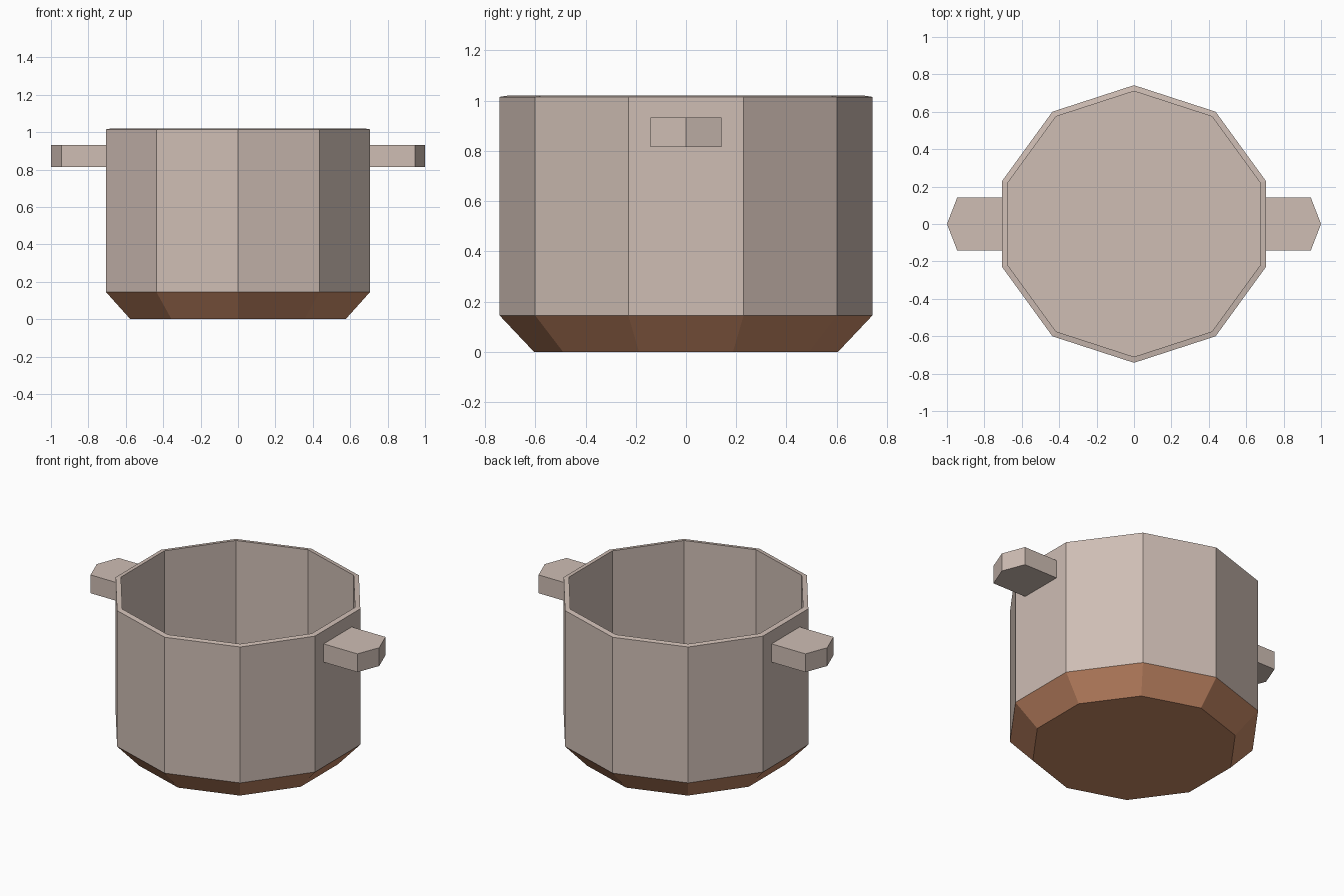
import bpy
import bmesh
from math import cos, sin, pi

cube = bpy.data.objects.get("Cube")
if cube:
    bpy.data.objects.remove(cube, do_unlink=True)

SIDES = 10


def make_material(name, rgb):
    mat = bpy.data.materials.new(name)
    mat.use_nodes = True
    color = (*rgb, 1.0)
    mat.diffuse_color = color
    mat.node_tree.nodes["Principled BSDF"].inputs["Base Color"].default_value = color
    return mat


def finish(name, bm, mat):
    bmesh.ops.recalc_face_normals(bm, faces=bm.faces)
    mesh = bpy.data.meshes.new(name)
    bm.to_mesh(mesh)
    bm.free()
    mesh.materials.append(mat)
    obj = bpy.data.objects.new(name, mesh)
    bpy.context.collection.objects.link(obj)
    return obj


def lathe(name, profile, mat, cap_start, cap_end):
    """Ten-sided shell through (radius, height) rings, corners on the y axis."""
    bm = bmesh.new()
    rings = []
    for radius, z in profile:
        angles = [pi / 2 + 2 * pi * i / SIDES for i in range(SIDES)]
        rings.append([bm.verts.new((radius * cos(a), radius * sin(a), z)) for a in angles])
    for low, high in zip(rings, rings[1:]):
        for i in range(SIDES):
            j = (i + 1) % SIDES
            bm.faces.new((low[i], low[j], high[j], high[i]))
    if cap_start:
        bm.faces.new(rings[0])
    if cap_end:
        bm.faces.new(rings[-1])
    return finish(name, bm, mat)


def handle(name, side, mat):
    """Flat slab with a pointed outer end."""
    outline = [(0.69, -0.142), (0.945, -0.142), (1.0, 0), (0.945, 0.142), (0.69, 0.142)]
    bm = bmesh.new()
    face = bm.faces.new([bm.verts.new((side * x, y, 0.815)) for x, y in outline])
    top = bmesh.ops.extrude_face_region(bm, geom=[face])["geom"]
    verts = [v for v in top if isinstance(v, bmesh.types.BMVert)]
    bmesh.ops.translate(bm, verts=verts, vec=(0, 0, 0.117))
    return finish(name, bm, mat)


clay = make_material("pale clay", (0.62, 0.51, 0.455))
copper = make_material("copper brown", (0.58, 0.255, 0.135))

# Tapered base
lathe("pot_base", [(0.605, 0), (0.742, 0.145)], copper, True, False)

# Hollow body: outer wall, rim, inner wall and floor
lathe("pot_body", [(0.742, 0.145), (0.742, 1.015), (0.71, 1.02), (0.71, 0.16)], clay, False, True)

# Side handles
for label, side in (("left", 1), ("right", -1)):
    handle(label + "_handle", side, clay)
